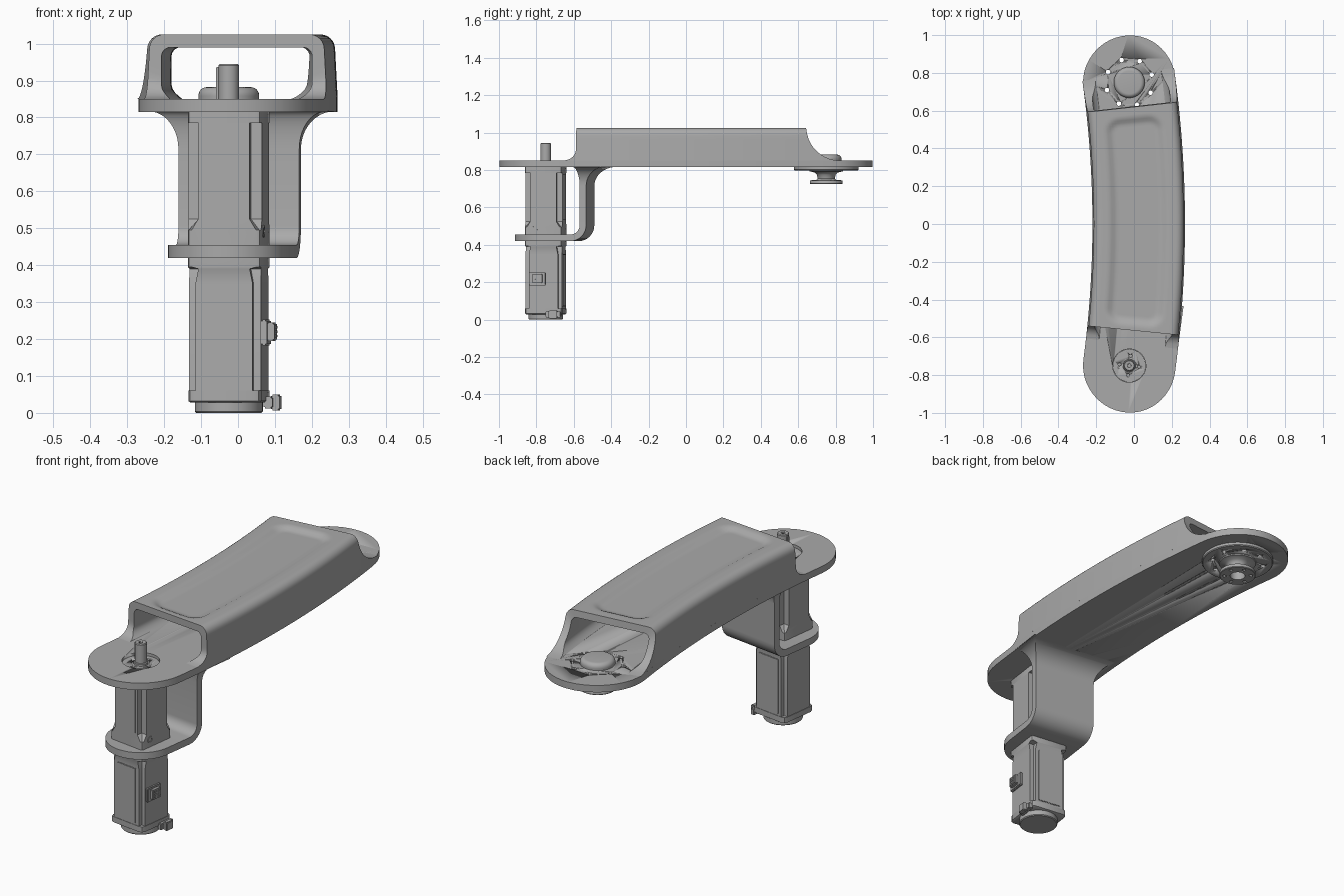
import bpy, bmesh
from math import sin, cos, pi, sqrt, hypot
from mathutils import Matrix, Vector

if "Cube" in bpy.data.objects:
    bpy.data.objects.remove(bpy.data.objects["Cube"])

grey = bpy.data.materials.new("machined grey")
grey.use_nodes = True
grey.diffuse_color = (0.4, 0.4, 0.4, 1)
grey.node_tree.nodes["Principled BSDF"].inputs["Base Color"].default_value = (0.4, 0.4, 0.4, 1)

R = 5.65          # bend radius of the arm
END = 0.752       # arc distance from the middle to each pivot
W = 0.245         # arm half width
BOT, TOP = 0.815, 0.85   # base plate


def bend(u, s, z):
    """Across / along / up on the curved arm to world space."""
    a = s / R
    return Vector(((R + u) * cos(a) - R + 0.025, (R + u) * sin(a), z))


def pivot(s):
    return Matrix.Translation(bend(0, s, 0)) @ Matrix.Rotation(s / R, 4, 'Z')


FRONT, BACK = pivot(-END), pivot(END)


def finish(name, bm, frame=None, angle=0.6):
    bmesh.ops.recalc_face_normals(bm, faces=bm.faces)
    me = bpy.data.meshes.new(name)
    bm.to_mesh(me)
    bm.free()
    if frame:
        me.transform(frame)
    ob = bpy.data.objects.new(name, me)
    bpy.context.collection.objects.link(ob)
    me.materials.append(grey)
    bpy.ops.object.select_all(action='DESELECT')
    bpy.context.view_layer.objects.active = ob
    ob.select_set(True)
    bpy.ops.object.shade_smooth_by_angle(angle=angle)
    return ob


def loft(name, rings, frame=None, closed_ends=True):
    """Skin a list of equal closed rings."""
    bm = bmesh.new()
    rows = [[bm.verts.new(p) for p in ring] for ring in rings]
    n = len(rows[0])
    for a, b in zip(rows, rows[1:]):
        for i in range(n):
            bm.faces.new((a[i], a[(i + 1) % n], b[(i + 1) % n], b[i]))
    if closed_ends:
        bm.faces.new(rows[0])
        bm.faces.new(rows[-1])
    return finish(name, bm, frame)


def prism(name, outline, z0, z1, frame=None):
    return loft(name, [[(x, y, z) for x, y in outline] for z in (z0, z1)], frame)


def lathe(name, profile, frame, n=48):
    rings = [[(r * cos(2 * pi * i / n), r * sin(2 * pi * i / n), z) for i in range(n)]
             for r, z in profile]
    return loft(name, rings, frame)


def box(name, centre, size, frame, bevel=0.004):
    bm = bmesh.new()
    bmesh.ops.create_cube(bm, size=1, matrix=Matrix.Translation(centre) @ Matrix.Diagonal((*size, 1)))
    bmesh.ops.bevel(bm, geom=bm.edges[:], offset=bevel, segments=2, affect='EDGES')
    return finish(name, bm, frame)


def drill(ob, holes, frame, z0, z1):
    """Cut round holes given as (x, y, radius) in a pivot frame."""
    bm = bmesh.new()
    for x, y, r in holes:
        bmesh.ops.create_cone(bm, cap_ends=True, segments=32, radius1=r, radius2=r, depth=z1 - z0,
                              matrix=frame @ Matrix.Translation((x, y, (z0 + z1) / 2)))
    cutter = finish("hole_cutter", bm)
    cutter.hide_render = True
    mod = ob.modifiers.new("holes", 'BOOLEAN')
    mod.object, mod.solver = cutter, 'EXACT'
    bpy.context.view_layer.objects.active = ob
    bpy.ops.object.modifier_apply(modifier=mod.name)
    bpy.data.objects.remove(cutter)


def circle_of_holes(count, radius, r, turn=0.2):
    return [(radius * cos(turn + 2 * pi * i / count), radius * sin(turn + 2 * pi * i / count), r)
            for i in range(count)]


# Base plate: bent strip with round ends
outline = []
for side in (1, -1):
    outline += [(side * W, side * END * (i / 12 - 1)) for i in range(24)]
    outline += [(side * W * cos(pi * i / 24), side * (END + (W + 0.003) * sin(pi * i / 24))) for i in range(24)]
plate = loft("base_plate", [[bend(u, s, z) for u, s in outline] for z in (BOT, TOP)])
bolts = circle_of_holes(8, 0.125, 0.012)
drill(plate, bolts, BACK, 0.7, 0.9)
drill(plate, [(0, 0, 0.088)], FRONT, 0.7, 0.9)

# Arm cover: hollow inverted U with a soft recess in the top
outer, inner = [], []
for i in range(11):
    k = (i / 10) ** 1.6
    zi = TOP + 0.115 * k
    outer.append((W - 0.007 * k, TOP + 0.135 * k))
    inner.append((0.205 - 0.03 * max(0, 1 - (zi - TOP) / 0.04) ** 2, zi))
for i in range(1, 7):
    a = pi / 2 * i / 6
    outer.append((0.198 + 0.04 * cos(a), 0.985 + 0.04 * sin(a)))
    inner.append((0.18 + 0.025 * cos(a), 0.965 + 0.025 * sin(a)))
for i in range(1, 15):
    outer.append((0.198 * (1 - i / 14), 1.025))
    inner.append((0.18 * (1 - i / 14), 0.99))
outer += [(-u, z) for u, z in outer[-2::-1]]
inner += [(-u, z) for u, z in inner[-2::-1]]


def recess(u, s):
    qx, qy = abs(u) - 0.075, abs(s - 0.015) - 0.475
    d = hypot(max(qx, 0), max(qy, 0)) + min(max(qx, qy), 0) - 0.06
    t = min(max(0.5 - d / 0.045, 0), 1)
    return 0.016 * t * t * (3 - 2 * t)


def cover_point(u, z, t, top):
    f = min(1, max(0, (z - TOP) / 0.175))
    g = min(1, f * 3)
    start = -0.565 - 0.07 * (1 - sqrt(1 - (1 - g) ** 2))
    stop = 0.62 + 0.175 * (1 - sqrt(1 - (1 - f) ** 2))
    s = start + (stop - start) * t
    return bend(u, s, z - (recess(u, s) if top and z > 1.02 else 0))


STEPS = 90
loft("arm_cover", [[cover_point(u, z, i / STEPS, True) for u, z in outer] +
                   [cover_point(u, z, i / STEPS, False) for u, z in reversed(inner)]
                   for i in range(STEPS + 1)], closed_ends=False)
# End rims of the cover
bm = bmesh.new()
for t in (0, 1):
    a = [bm.verts.new(cover_point(u, z, t, True)) for u, z in outer]
    b = [bm.verts.new(cover_point(u, z, t, False)) for u, z in inner]
    for i in range(len(a) - 1):
        bm.faces.new((a[i], a[i + 1], b[i + 1], b[i]))
finish("cover_end_rims", bm)

# Motor bracket: round shelf, bend, web and flared top
HW = 0.165
sections = []     # inner point, outer point, half width
for i in range(17):
    a = pi / 2 * i / 16
    v = -HW * cos(a)
    sections.append(((v, 0.455), (v, 0.42), max(HW * sin(a), 0.002)))
for i in range(9):
    a = pi / 2 * i / 8
    sections.append(((0.155 + 0.05 * sin(a), 0.505 - 0.05 * cos(a)),
                     (0.155 + 0.085 * sin(a), 0.505 - 0.085 * cos(a)), HW))
for i in range(11):
    a = pi / 2 * i / 10
    c, z = 1 - cos(a), 0.715 + 0.102 * sin(a)
    sections.append(((0.205 - 0.03 * c, z), (0.24 + 0.11 * c, z), HW + 0.078 * c))
loft("motor_bracket", [[(-w, *p), (w, *p), (w, *q), (-w, *q)] for p, q, w in sections], FRONT)


# Motor and gearbox: square blocks with notched or clipped corners
def square(h, c, notch=False):
    pts = []
    for k in range(4):
        corner = [(h, h - c), (h - c, h - c), (h - c, h)] if notch else [(h, h - c), (h - c * 0.3, h - c * 0.3), (h - c, h)]
        for x, y in corner:
            for _ in range(k):
                x, y = -y, x
            pts.append((x, y))
    return pts


def motor_block(name, levels):
    loft(name, [[(x, y, z) for x, y in square(h, c, n)] for h, c, n, z in levels], FRONT)


motor_block("gearbox", [(0.1, 0.012, False, 0.42), (0.1, 0.012, False, 0.495), (0.1, 0.03, True, 0.525),
                        (0.1, 0.03, True, 0.785), (0.1, 0.012, False, 0.785), (0.1, 0.012, False, BOT)])
motor_block("motor", [(0.094, 0.02, False, 0.028), (0.1, 0.02, False, 0.032), (0.1, 0.02, False, 0.06),
                      (0.098, 0.02, True, 0.06), (0.098, 0.02, True, 0.35), (0.098, 0.028, True, 0.39),
                      (0.1, 0.012, False, 0.395), (0.1, 0.012, False, 0.425)])
lathe("motor_end_cap", [(0.088, 0), (0.092, 0.004), (0.092, 0.034)], FRONT)
for side in (1, -1):
    for z0, z1 in ((0.07, 0.35), (0.53, 0.78)):
        box("motor_rib", (0, side * 0.098, (z0 + z1) / 2), (0.12, 0.008, z1 - z0), FRONT, 0.002)

# Gearbox face, output shaft and key
face = lathe("gearbox_face", [(0.087, 0.81), (0.087, 0.836)], FRONT)
drill(face, circle_of_holes(4, 0.052, 0.008, 0), FRONT, 0.825, 0.86)
lathe("shaft_collar", [(0.034, 0.83), (0.034, 0.845), (0.03, 0.848)], FRONT)
shaft = lathe("output_shaft", [(0.028, 0.83), (0.028, 0.941), (0.025, 0.945)], FRONT, 32)
drill(shaft, [(0, 0, 0.009)], FRONT, 0.92, 0.96)
box("shaft_key", (-0.028, 0, 0.892), (0.012, 0.014, 0.09), FRONT, 0.002)

# Connectors and clamp screw on the left side
box("power_connector_base", (0.106, -0.03, 0.218), (0.016, 0.092, 0.07), FRONT)
box("power_connector", (0.12, -0.03, 0.22), (0.024, 0.056, 0.05), FRONT)
for i in range(9):
    box("connector_pin", (0.132, -0.042 + 0.012 * (i % 3), 0.208 + 0.012 * (i // 3)), (0.006, 0.008, 0.008), FRONT, 0.001)
box("signal_connector_base", (0.105, 0.055, 0.028), (0.024, 0.085, 0.032), FRONT)
box("signal_connector", (0.122, 0.055, 0.028), (0.024, 0.045, 0.044), FRONT)
turned = FRONT @ Matrix.Translation((0.1, -0.045, 0.492)) @ Matrix.Rotation(pi / 2, 4, 'Y')
lathe("clamp_screw", [(0.017, -0.005), (0.017, 0.003), (0.01, 0.003), (0.01, -0.003)], turned, 24)

# Rear pivot: domed cap above, flanged hub below
dome = [(0.082, 0.845), (0.082, 0.858)]
dome += [(0.06 + 0.022 * cos(pi / 2 * i / 6), 0.86 + 0.022 * sin(pi / 2 * i / 6)) for i in range(7)]
lathe("pivot_cap", dome, BACK)
flange = lathe("pivot_flange", [(0.172, 0.818), (0.172, 0.802), (0.168, 0.798)], BACK)
drill(flange, bolts, BACK, 0.7, 0.9)
hub = lathe("pivot_hub", [(0.092, 0.8), (0.088, 0.793), (0.062, 0.787), (0.05, 0.775), (0.046, 0.755),
                          (0.052, 0.747), (0.086, 0.745), (0.088, 0.742), (0.088, 0.729), (0.085, 0.726),
                          (0.036, 0.726), (0.036, 0.795)], BACK)
drill(hub, circle_of_holes(6, 0.064, 0.008), FRONT.inverted() @ FRONT @ BACK, 0.7, 0.76)
